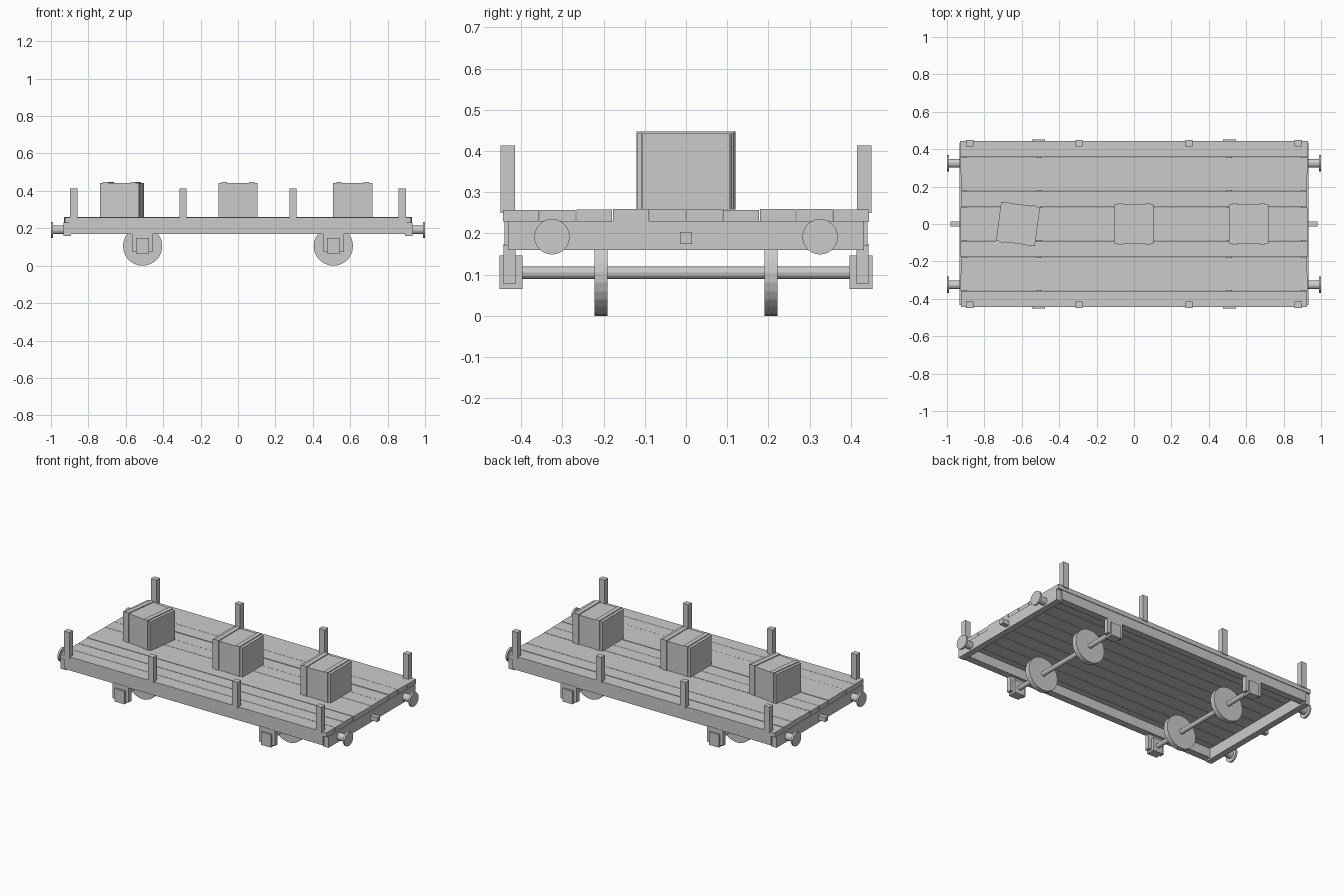
import bpy, math, random

if "Cube" in bpy.data.objects:
    bpy.data.objects.remove(bpy.data.objects["Cube"])
random.seed(4)


def box(name, x, y, z, rot=0):
    """Box from (min, max) ranges, optionally turned about z."""
    bpy.ops.mesh.primitive_cube_add(size=1, location=(sum(x) / 2, sum(y) / 2, sum(z) / 2))
    o = bpy.context.object
    o.name = name
    o.scale = (x[1] - x[0], y[1] - y[0], z[1] - z[0])
    o.rotation_euler.z = rot
    return o


def rod(name, loc, radius, length, axis, sides=24):
    bpy.ops.mesh.primitive_cylinder_add(vertices=sides, radius=radius, depth=length, location=loc)
    o = bpy.context.object
    o.name = name
    o.rotation_euler = (0, math.pi / 2, 0) if axis == 'x' else (math.pi / 2, 0, 0)
    return o


def span(a, b, s):
    """Range a..b, mirrored when s is -1."""
    return tuple(sorted((a * s, b * s)))


# deck planks with slightly uneven tops
pitch = 0.089
for i in range(10):
    y = -0.445 + i * pitch
    e = random.uniform(0.925, 0.93)
    box("deck_plank", (-e, e), (y + 0.001, y + pitch - 0.001),
        (0.229, 0.258 + random.uniform(-0.001, 0.002)))

for s in (-1, 1):
    # underframe
    box("side_sill", (-0.9, 0.9), span(0.395, 0.44, s), (0.17, 0.23))
    box("headstock", span(0.893, 0.933, s), (-0.432, 0.432), (0.16, 0.23))
    box("coupling_bar", span(0.925, 0.98, s), (-0.014, 0.014), (0.175, 0.203))
    # buffers
    for y in (-0.325, 0.325):
        rod("buffer_shank", (s * 0.955, y, 0.192), 0.023, 0.07, 'x', 16)
        rod("buffer_head", (s * 0.994, y, 0.192), 0.043, 0.012, 'x')
    # wheelset
    ax = s * 0.51
    rod("axle", (ax, 0, 0.105), 0.015, 0.82, 'y', 12)
    for t in (-1, 1):
        rod("wheel", (ax, t * 0.206, 0.105), 0.105, 0.031, 'y', 28)
        box("axle_guard", (ax - 0.056, ax + 0.056), span(0.413, 0.442, t), (0.077, 0.175))
        box("axle_box", (ax - 0.035, ax + 0.035), span(0.396, 0.452, t), (0.065, 0.147))
    # side stakes
    for x in (-0.878, -0.294, 0.294, 0.878):
        box("side_stake", (x - 0.019, x + 0.019), span(0.415, 0.45, s), (0.25, 0.413))

# crates with two raised bands each
for cx, rot in ((-0.62, math.radians(-7.5)), (0, 0), (0.613, 0)):
    box("crate", (cx - 0.105, cx + 0.105), (-0.105, 0.105), (0.258, 0.442), rot)
    for d in (-0.073, 0.073):
        bx, by = cx + d * math.cos(rot), d * math.sin(rot)
        box("crate_band", (bx - 0.014, bx + 0.014), (by - 0.109, by + 0.109), (0.258, 0.447), rot)
